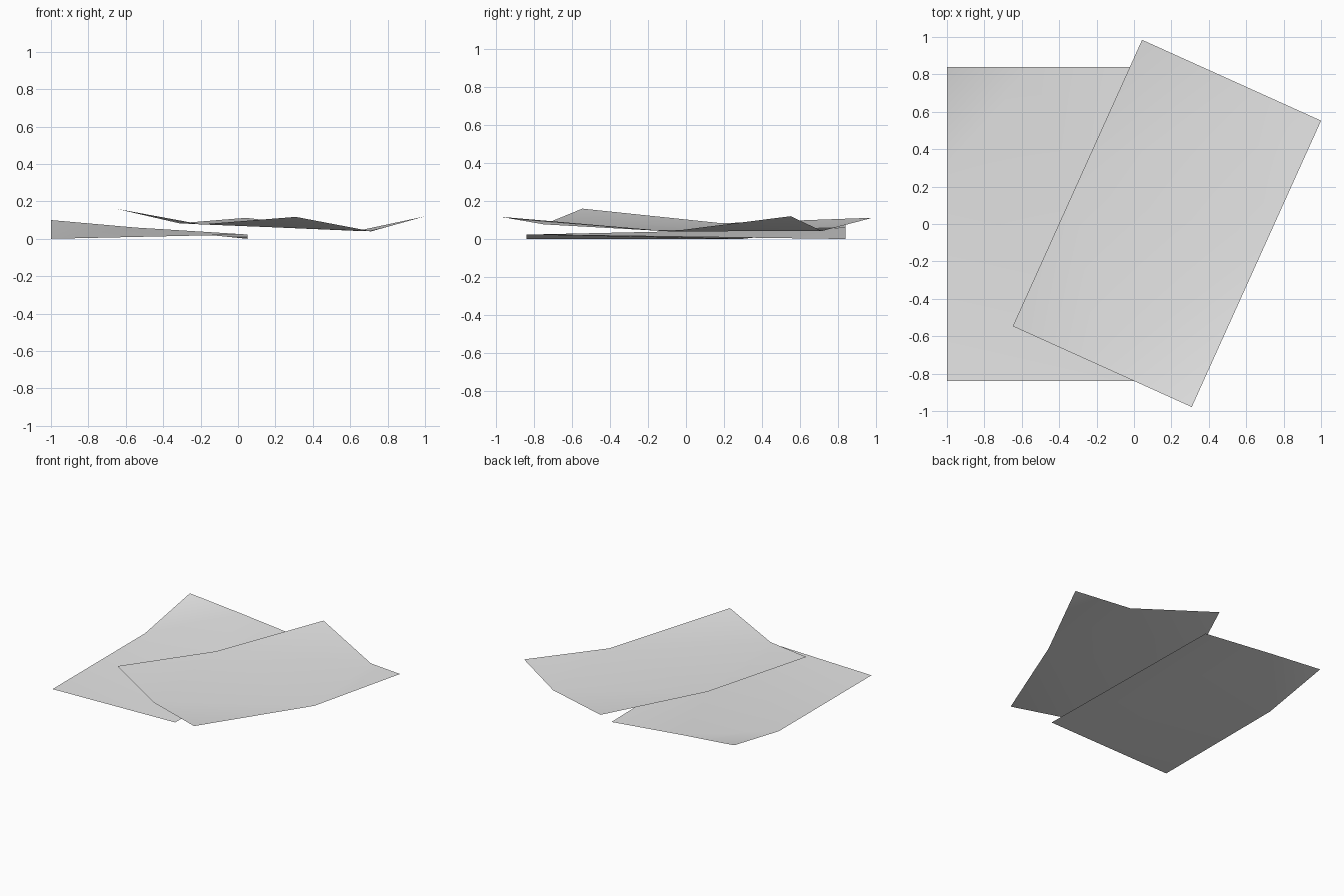
import bpy, bmesh, math
from mathutils import Matrix, Vector

cube = bpy.data.objects.get("Cube")
if cube:
    bpy.data.objects.remove(cube, do_unlink=True)

WIDTH, LENGTH = 1.05, 1.68

# Plain paper colour
paper = bpy.data.materials.new("paper_grey")
paper.use_nodes = True
paper.diffuse_color = (0.8, 0.8, 0.8, 1)
paper.node_tree.nodes["Principled BSDF"].inputs["Base Color"].default_value = (0.8, 0.8, 0.8, 1)


def make_sheet(name, centre, turn, points, faces):
    """Sheet of paper: points are (across, along, height), named by letter."""
    place = Matrix.Translation(Vector(centre)) @ Matrix.Rotation(math.radians(turn), 4, "Z")
    bm = bmesh.new()
    verts = {}
    for key, (u, v, z) in points.items():
        verts[key] = bm.verts.new(place @ Vector(((u - 0.5) * WIDTH, (v - 0.5) * LENGTH, z)))
    for face in faces:
        bm.faces.new([verts[key] for key in face])
    mesh = bpy.data.meshes.new(name)
    bm.to_mesh(mesh)
    bm.free()
    mesh.materials.append(paper)
    mesh.shade_smooth()
    obj = bpy.data.objects.new(name, mesh)
    bpy.context.collection.objects.link(obj)


# Lower sheet: one curled corner (S) with fold ends k and m
make_sheet("lower_sheet", (-0.475, 0, 0), 0,
           {"P": (0, 0, 0), "Q": (1, 0, 0.023), "R": (1, 1, 0), "S": (0, 1, 0.1),
            "k": (0, 0.674, 0), "m": (0.43, 1, 0.06)},
           ["PQk", "kQm", "kmS", "QRm"])

# Upper sheet: all four corners curled up around a flat middle
make_sheet("upper_sheet", (0.176, 0.003, 0), -24.3,
           {"A": (0, 0, 0.16), "B": (1, 0, 0.117), "C": (1, 1, 0.12), "D": (0, 1, 0.112),
            "f": (0.47, 0, 0.077), "r": (1, 0.585, 0.04),
            "b": (0.62, 1, 0.042), "l": (0, 0.48, 0.083)},
           ["Afl", "fBr", "rCb", "bDl", "frl", "rbl"])
